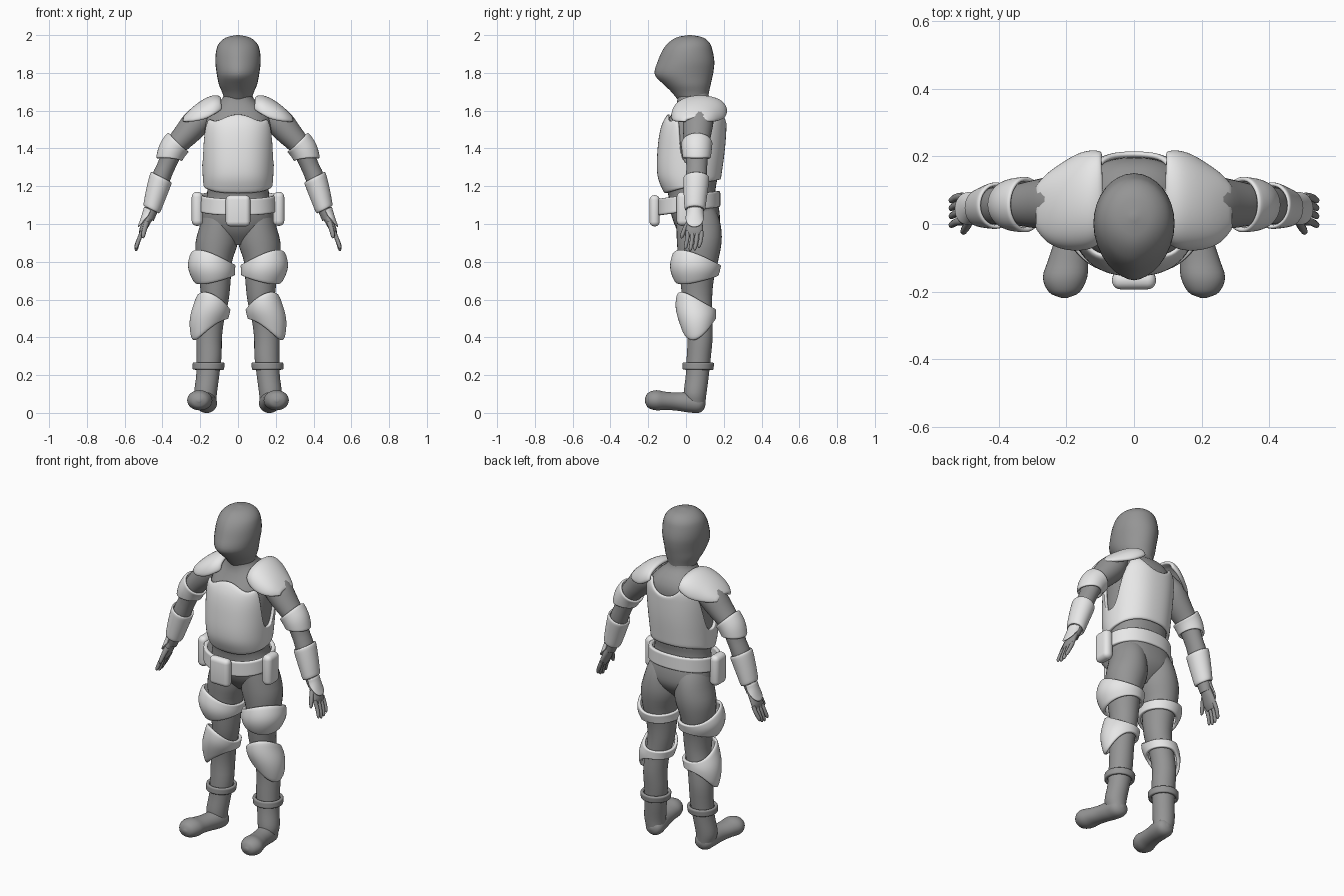
import bpy, bmesh
from math import sin, cos, pi
from mathutils import Vector

cube = bpy.data.objects.get("Cube")
if cube:
    bpy.data.objects.remove(cube, do_unlink=True)


def material(name, value):
    m = bpy.data.materials.new(name)
    m.use_nodes = True
    m.diffuse_color = (value, value, value, 1)
    m.node_tree.nodes["Principled BSDF"].inputs["Base Color"].default_value = m.diffuse_color
    return m


SUIT = material("dark grey suit", 0.3)
ARMOUR = material("light grey armour", 0.8)


def finish(name, bm, mat, mirror, thick=0):
    mesh = bpy.data.meshes.new(name)
    bm.to_mesh(mesh)
    bm.free()
    mesh.materials.append(mat)
    mesh.shade_smooth()
    ob = bpy.data.objects.new(name, mesh)
    bpy.context.collection.objects.link(ob)
    if thick:
        solid = ob.modifiers.new("Thickness", 'SOLIDIFY')
        solid.thickness, solid.offset = thick, 1
        ob.modifiers.new("Soft edges", 'SUBSURF').levels = 1
    if mirror:
        ob.modifiers.new("Mirror", 'MIRROR').use_mirror_merge = False
    return ob


def sheet(name, f, ni, nj, mat, mirror=False, thick=0, closed=True, caps=False):
    """Grid surface from f(t, w), both running from 0 to 1."""
    bm = bmesh.new()
    cols = nj if closed else nj + 1
    rows = [[bm.verts.new(f(i / ni, j / nj)) for j in range(cols)] for i in range(ni + 1)]
    for a, b in zip(rows, rows[1:]):
        for j in range(nj):
            k = (j + 1) % cols
            bm.faces.new((a[j], a[k], b[k], b[j]))
    if caps:
        bm.faces.new(rows[0])
        bm.faces.new(rows[-1])
        bmesh.ops.recalc_face_normals(bm, faces=bm.faces)
    return finish(name, bm, mat, mirror, thick)


def smooth(stations, s):
    """Smoothly interpolate station rows, keyed by their first value."""
    n = len(stations)
    i = max(k for k in range(n - 1) if k == 0 or stations[k][0] <= s)
    p, q = stations[i], stations[i + 1]
    before, after = stations[max(i - 1, 0)], stations[min(i + 2, n - 1)]
    h = q[0] - p[0]
    t = (s - p[0]) / h
    out = []
    for k in range(1, len(p)):
        m0 = (q[k] - before[k]) / (q[0] - before[0]) * h
        m1 = (after[k] - p[k]) / (after[0] - p[0]) * h
        out.append((2*t**3 - 3*t*t + 1) * p[k] + (t**3 - 2*t*t + t) * m0
                   + (3*t*t - 2*t**3) * q[k] + (t**3 - t*t) * m1)
    return out


def limb(stations, u=(1, 0, 0), power=1, front_power=None, lengthwise=False):
    """Surface function over stations (height, x, y, radius x, radius y)."""
    u = Vector(u).normalized()
    v = Vector((0, 0, 1) if lengthwise else (0, 1, 0))

    def point(s, a, off=0):
        x, c, ru, rv = smooth(stations, s)
        centre = Vector((x, s, c) if lengthwise else (x, c, s))
        e = front_power if front_power and sin(a) < 0 else power
        ca = abs(cos(a)) ** e * (1 if cos(a) > 0 else -1)
        return centre + u * (max(ru, .002) + off) * ca + v * (max(rv, .002) + off) * sin(a)
    point.span = stations[0][0], stations[-1][0]
    return point


def body(name, point, n=32, sides=32, mirror=False):
    lo, hi = point.span
    return sheet(name, lambda t, w: point(lo + (hi - lo) * (1 - cos(pi * t)) / 2, 2 * pi * w),
                 n, sides, SUIT, mirror, caps=True)


def wrap(name, point, lo, hi, gap=.003, bulge=lambda a: 0, mirror=True, thick=.018,
         arc=None, n=8, mat=ARMOUR):
    """Shell around a limb, with edge heights and a pillow bulge given by angle."""
    a0, a1 = arc or (0, 2 * pi)

    def f(t, w):
        a = a0 + (a1 - a0) * w
        return point(lo(a) + (hi(a) - lo(a)) * t, a, gap + bulge(a) * (.25 + .75 * sin(pi * t)))
    return sheet(name, f, n, 40, mat, mirror, thick, closed=arc is None)


def lobe(a, centre, sharp=1.5):
    return max(0, (1 + cos(a - centre)) / 2) ** sharp


def step(x, lo, hi):
    t = min(1, max(0, (x - lo) / (hi - lo)))
    return t * t * (3 - 2 * t)


def block(name, centre, size, mirror=False):
    bm = bmesh.new()
    bmesh.ops.create_cube(bm, size=1)
    for v in bm.verts:
        v.co = Vector([c + p * s for c, p, s in zip(centre, v.co, size)])
    bmesh.ops.bevel(bm, geom=bm.edges[:], offset=min(size) * .46, segments=5, profile=.5,
                    affect='EDGES')
    return finish(name, bm, ARMOUR, mirror)


# Head, pointed towards the face, and torso with neck
body("head", limb([(1.66, 0, .035, .072, .08), (1.7, 0, .022, .085, .1), (1.735, 0, .008, .1, .122),
                   (1.78, 0, -.01, .11, .15), (1.81, 0, -.01, .115, .156), (1.86, 0, 0, .12, .15),
                   (1.92, 0, .008, .115, .132), (1.96, 0, .016, .098, .108), (1.99, 0, .02, .057, .064),
                   (2, 0, .02, .008, .008)], front_power=1.18))
torso = limb([(.89, 0, .06, .06, .04), (.95, 0, .06, .14, .095), (1.0, 0, .058, .185, .12),
              (1.08, 0, .045, .182, .13), (1.16, 0, .03, .163, .125), (1.25, 0, .018, .168, .15),
              (1.4, 0, .028, .175, .16), (1.52, 0, .042, .177, .154), (1.58, 0, .058, .165, .136),
              (1.63, 0, .058, .12, .11), (1.67, 0, .04, .08, .085), (1.74, 0, .03, .07, .08)], power=.8)
body("torso", torso, 48, 40)


# Chest and back shell with arm openings and shaped necklines
def chest_top(a):
    if sin(a) < 0:
        edge = 1.56 + .018 * cos(5 * (a + pi / 2))
    else:
        edge = 1.575 - .035 * cos(4 * (a - pi / 2))
    return 1.32 + (edge - 1.32) * step(abs(sin(a)), .2, .6)


wrap("chest_armour", torso, lambda a: 1.2 + .035 * sin(a), chest_top,
     gap=.001, mirror=False, n=14)

# Belt, buckle and side pouches
waist = limb([(1, 0, .015, .188, .145), (1.2, 0, .015, .182, .145)], power=.85)
wrap("belt", waist, lambda a: 1.067 + .022 * sin(a), lambda a: 1.155 + .02 * sin(a),
     gap=0, mirror=False, thick=.022)
block("belt_buckle", (0, -.166, 1.07), (.13, .054, .165))
block("belt_pouches", (.215, .003, 1.08), (.06, .105, .18), True)

# Legs and feet
leg = limb([(.05, .168, .05, .052, .052), (.1, .172, .048, .06, .06), (.2, .16, .06, .061, .061),
            (.3, .153, .068, .066, .064), (.4, .152, .075, .067, .066), (.5, .14, .07, .068, .068),
            (.6, .122, .06, .073, .078), (.7, .122, .058, .083, .088), (.8, .126, .065, .094, .104),
            (.9, .113, .07, .112, .118), (.98, .104, .068, .101, .118), (1.05, .095, .06, .09, .108),
            (1.12, .085, .045, .07, .085)])
body("legs", leg, 40, mirror=True)
body("feet", limb([(-.218, .206, .067, .01, .008), (-.205, .206, .067, .042, .036),
                   (-.16, .204, .067, .065, .053), (-.11, .195, .064, .06, .048),
                   (-.05, .182, .06, .054, .048), (.02, .17, .056, .055, .054),
                   (.07, .165, .05, .053, .049), (.095, .163, .05, .035, .032),
                   (.103, .163, .05, .008, .008)], lengthwise=True), 28, mirror=True)

# Leg armour: pillowed plates on straps, facing forward and outward
OUT = -.25 * pi
wrap("thigh_plates", leg, lambda a: .73 - .045 * lobe(a, OUT, 2), lambda a: .785 + .075 * lobe(a, OUT, 2.5),
     bulge=lambda a: .036 * lobe(a, OUT, 2))
wrap("knee_plates", leg, lambda a: .5 - .115 * lobe(a, -.15 * pi, 3),
     lambda a: .55 + .09 * lobe(a, -.3 * pi, 2.5), bulge=lambda a: .034 * lobe(a, OUT, 2))
wrap("ankle_bands", leg, lambda a: .228, lambda a: .268, n=4, mat=SUIT)

# Arms
TILT = (.88, 0, .48)
arm = limb([(1.03, .473, .047, .03, .034), (1.07, .46, .047, .034, .04), (1.15, .437, .05, .043, .048),
            (1.25, .405, .055, .05, .056), (1.3, .383, .057, .048, .055), (1.4, .338, .057, .056, .062),
            (1.48, .268, .06, .07, .075), (1.55, .21, .065, .075, .08), (1.61, .16, .065, .05, .06)], TILT)
body("arms", arm, mirror=True)
wrap("upper_arm_plates", arm, lambda a: 1.365 - .045 * lobe(a, 0), lambda a: 1.42 + .025 * lobe(a, 0),
     gap=.002, bulge=lambda a: .007 * lobe(a, 0), thick=.014)
wrap("forearm_armour", arm, lambda a: 1.075, lambda a: 1.25, gap=.001, thick=.013)

# Hands, fingers, thumbs and the plates on the backs of the hands
hand = limb([(.935, .514, .043, .009, .036), (.96, .507, .044, .018, .046), (1.0, .49, .045, .021, .043),
             (1.05, .468, .047, .027, .034), (1.08, .457, .047, .03, .034)], TILT)
body("hands", hand, 12, 20, True)
wrap("hand_plates", hand, lambda a: 1.06 - .09 * abs(cos(a)) ** .7, lambda a: 1.074,
     gap=.004, thick=.009, arc=(-.48 * pi, .48 * pi))
for finger, y, tip in (("index", .008, .867), ("middle", .034, .857),
                       ("ring", .058, .861), ("little", .081, .875)):
    body(finger + "_fingers", limb([(tip, .542, y - .012, .003, .003), (tip + .008, .54, y - .011, .009, .009),
                                    (.92, .524, y - .002, .011, .011), (.96, .506, y, .012, .012)], TILT),
         10, 12, True)
body("thumbs", limb([(.925, .505, -.024, .003, .003), (.933, .504, -.022, .01, .01),
                     (.97, .495, -.008, .013, .013), (1.015, .482, .018, .015, .016)], TILT), 10, 12, True)

# Shoulder pads: arched shells that droop outwards (x, front, back, edge height, crown height)
pad = [(.095, -.025, .195, 1.605, 1.655), (.12, -.05, .2, 1.585, 1.663), (.16, -.06, .19, 1.56, 1.65),
       (.21, -.055, .16, 1.545, 1.618), (.25, -.035, .13, 1.54, 1.583), (.28, .005, .095, 1.54, 1.55)]


def pad_point(t, w):
    x = pad[0][0] + (pad[-1][0] - pad[0][0]) * t
    front, back, edge, crown = smooth(pad, x)
    b = pi * w
    return (x, (front + back) / 2 + (back - front) / 2 * cos(b), edge + (crown - edge) * abs(sin(b)) ** .8)


sheet("shoulder_pads", pad_point, 12, 20, ARMOUR, True, .02, closed=False)
